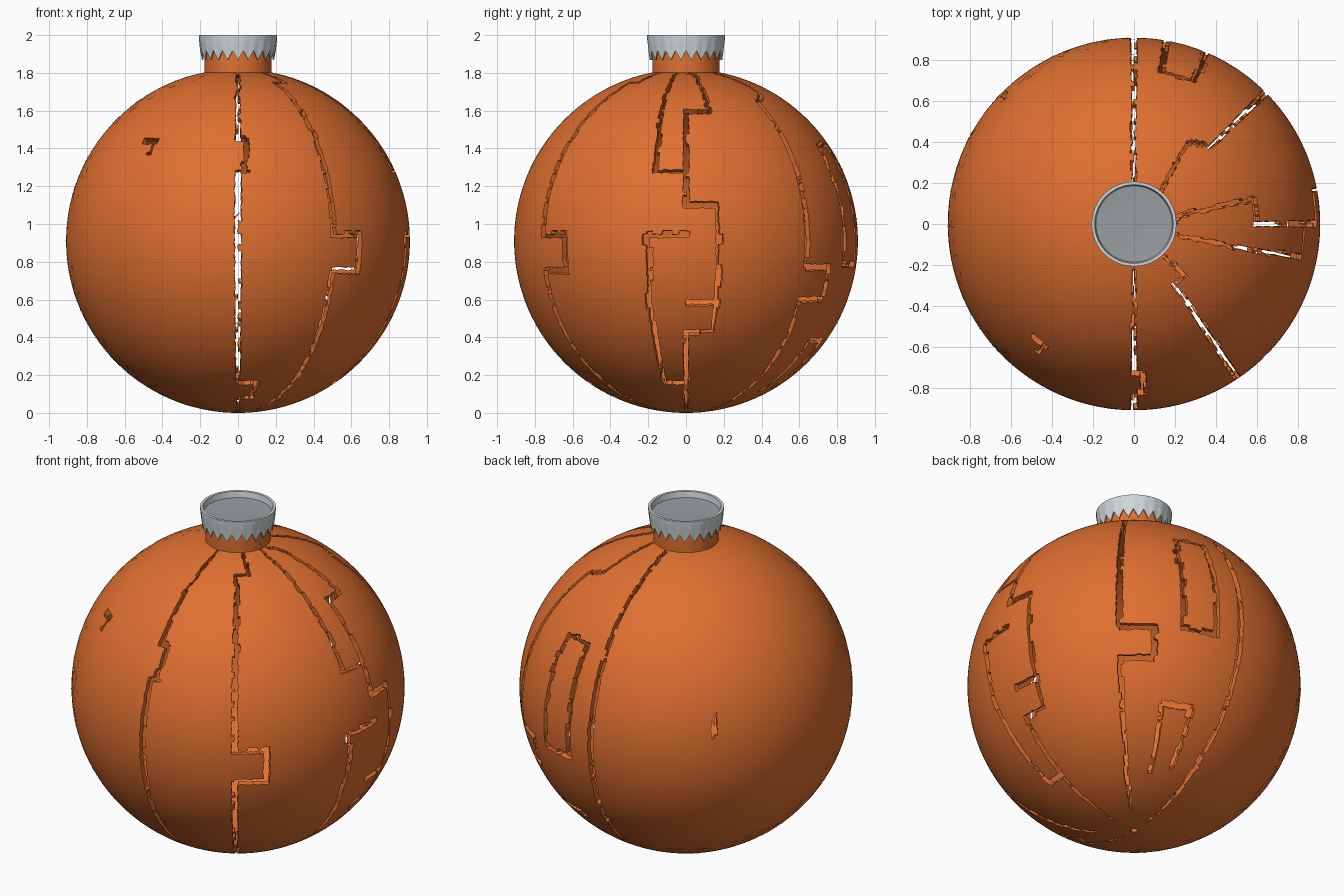
import bpy, bmesh, math, random
from mathutils import Vector

if "Cube" in bpy.data.objects:
    bpy.data.objects.remove(bpy.data.objects["Cube"])

random.seed(7)
R = 0.91                 # ball radius, also its centre height
NA, NT = 320, 160        # cells around and down the ball
T0 = 0.02                # tiny opening at each pole


def material(name, rgb):
    m = bpy.data.materials.new(name)
    m.diffuse_color = (*rgb, 1)
    m.use_nodes = True
    m.node_tree.nodes["Principled BSDF"].inputs["Base Color"].default_value = m.diffuse_color
    return m


orange = material("orange", (0.74, 0.16, 0.03))
silver = material("silver", (0.62, 0.68, 0.70))
grey = material("grey", (0.32, 0.34, 0.35))


def finish(name, bm, mats, angle=35, thickness=0):
    me = bpy.data.meshes.new(name)
    bm.to_mesh(me)
    bm.free()
    ob = bpy.data.objects.new(name, me)
    bpy.context.collection.objects.link(ob)
    for m in mats:
        me.materials.append(m)
    bpy.ops.object.select_all(action='DESELECT')
    ob.select_set(True)
    bpy.context.view_layer.objects.active = ob
    if thickness:
        mod = ob.modifiers.new("wall", 'SOLIDIFY')
        mod.thickness = thickness
        mod.offset = -1
        bpy.ops.object.modifier_apply(modifier=mod.name)
    bpy.ops.object.shade_smooth_by_angle(angle=math.radians(angle))
    return ob


def on_ball(az, th, r=R):
    return Vector((r * math.sin(th) * math.cos(az),
                   r * math.sin(th) * math.sin(az), R + r * math.cos(th)))


def polar(z):
    return math.acos(max(-1, min(1, (z - R) / R)))


# Crack paths: (azimuth in degrees, height)
cracks = [
    [(-90, 1.82), (-90, 1.45), (-87, 1.45), (-87, 1.28), (-90, 1.28), (-90, .16),
     (-79, .16), (-79, .08), (-90, .08), (-90, .005)],
    [(-47, 1.8), (-46, 1.75), (-56, 1.75), (-56, .94), (-45, .94), (-45, .75),
     (-56, .75), (-56, .02)],
    [(0, 1.8), (12, 1.79), (12, 1.6), (0, 1.6), (0, 1.1), (11, 1.1), (11, .43),
     (0, .43), (0, .01)],
    [(-14, 1.8), (-11, 1.28), (0, 1.28)],
    [(0, .94), (-13, .94), (-12.5, .16), (0, .16)],
    [(0, .58), (11, .58)],
    [(50, 1.8), (56, 1.75), (56, 1.68), (45, 1.65), (45, .77), (57, .77), (57, .6),
     (45, .6), (45, .02)],
    [(67, 1.42), (67, .78), (80, .78), (80, 1.42), (67, 1.42)],
    [(62, .12), (62, .38), (75, .38), (75, .14)],
    [(90, 1.82), (90, .005)],
    [(135, 1.15), (135, 1.03)],
    [(228, 1.44), (234, 1.44), (233, 1.38)],
]


def cell(az, th):
    return (int(math.floor(az / (2 * math.pi) * NA)) % NA,
            int((th - T0) / (math.pi - 2 * T0) * NT))


# Cells removed along each ragged crack
gone = set()
for path in cracks:
    pts = [(math.radians(a), polar(z)) for a, z in path]
    for (a0, t0), (a1, t1) in zip(pts, pts[1:]):
        s = max(0.05, math.sin((t0 + t1) / 2))
        steps = int(R * math.hypot((a1 - a0) * s, t1 - t0) / 0.005) + 2
        wander, width = 0, 0.005
        for k in range(steps + 1):
            if k % 8 == 0:
                wander = random.uniform(-0.006, 0.006)
                width = random.uniform(0.002, 0.009)
            f = k / steps
            az, th = a0 + (a1 - a0) * f, t0 + (t1 - t0) * f
            sn = max(0.05, math.sin(th))
            upright = abs(t1 - t0) > abs(a1 - a0) * s
            for off in (-width, 0, width):
                d = (wander + off) / R
                gone.add(cell(az + d / sn, th) if upright else cell(az, th + off / R))

# Broken hollow ball
bm = bmesh.new()
grid = []
for j in range(NT + 1):
    row = []
    for i in range(NA):
        jt = random.uniform(-.25, .25) if 0 < j < NT else 0
        az = 2 * math.pi * (i + random.uniform(-.25, .25)) / NA
        row.append(bm.verts.new(on_ball(az, T0 + (math.pi - 2 * T0) * (j + jt) / NT)))
    grid.append(row)
for j in range(NT):
    for i in range(NA):
        if (i, j) not in gone:
            n = (i + 1) % NA
            bm.faces.new((grid[j][i], grid[j + 1][i], grid[j + 1][n], grid[j][n]))
bmesh.ops.delete(bm, geom=[v for v in bm.verts if not v.link_faces], context='VERTS')
finish("ball_shell", bm, [orange], 40, 0.03)

# Fine splinters over the shattered side
bm = bmesh.new()


def splinter(az, th, length, heading):
    p = on_ball(az, th, R + 0.002)
    n = (p - Vector((0, 0, R))).normalized()
    side = n.cross(Vector((0, 0, 1))).normalized()
    up = n.cross(side)
    d = side * math.cos(heading) + up * math.sin(heading)
    e = n.cross(d)
    pts = [p, p + d * length * .5 - e * length * random.uniform(.05, .2),
           p + d * length, p + d * length * .45 + e * length * .04]
    centre = Vector((0, 0, R))
    vs = [bm.verts.new(centre + (q - centre).normalized() * (R + 0.002)) for q in pts]
    for tri in ((0, 1, 3), (1, 2, 3)):
        f = bm.faces.new([vs[k] for k in tri])
        f.normal_update()
        if f.normal.dot(n) < 0:
            f.normal_flip()


for _ in range(520):
    splinter(math.radians(random.uniform(93, 230)), polar(random.uniform(.12, 1.76)),
             random.uniform(.03, .1), random.uniform(0, 2 * math.pi))
for seam in (135, 180, 226):
    for k in range(34):
        splinter(math.radians(seam + random.uniform(-1, 1)), 0.25 + k * .08,
                 .08, math.pi / 2 + random.uniform(-.2, .2))
finish("splinters", bm, [orange], 60)


# Turned parts: each ring is a function of the angle giving (radius, height)
def lathe(name, rings, n, mats, rule=None, centre=None):
    bm = bmesh.new()
    loops = []
    for ring in rings:
        loop = []
        for i in range(n):
            a = 2 * math.pi * i / n
            r, z = ring(a)
            loop.append(bm.verts.new((r * math.cos(a), r * math.sin(a), z)))
        loops.append(loop)
    for k, (lo, hi) in enumerate(zip(loops, loops[1:])):
        for i in range(n):
            m = (i + 1) % n
            f = bm.faces.new((lo[i], lo[m], hi[m], hi[i]))
            f.material_index = rule(k) if rule else 0
    if centre is not None:
        c = bm.verts.new((0, 0, centre))
        for i in range(n):
            f = bm.faces.new((loops[-1][i], loops[-1][(i + 1) % n], c))
            f.material_index = len(mats) - 1
    finish(name, bm, mats, 40)


lathe("neck", [lambda a: (.178, 1.79), lambda a: (.178, 1.95)], 64, [orange])

# Crimped cap with a toothed skirt and a recessed top
TEETH = 22


def tooth(a):
    return abs((a * TEETH / (2 * math.pi)) % 1 - .5) * 2


lathe("cap", [
    lambda a: (.183, 1.95),
    lambda a: (.186 + .006 * tooth(a), 1.868 + .05 * tooth(a)),
    lambda a: (.192 + .008 * tooth(a), 1.868 + .05 * tooth(a)),
    lambda a: (.198 + .005 * tooth(a), 1.94),
    lambda a: (.207, 1.985),
    lambda a: (.207, 2.0),
    lambda a: (.192, 2.0),
    lambda a: (.186, 1.965),
], TEETH * 8, [silver, grey], lambda k: 0, 1.955)
